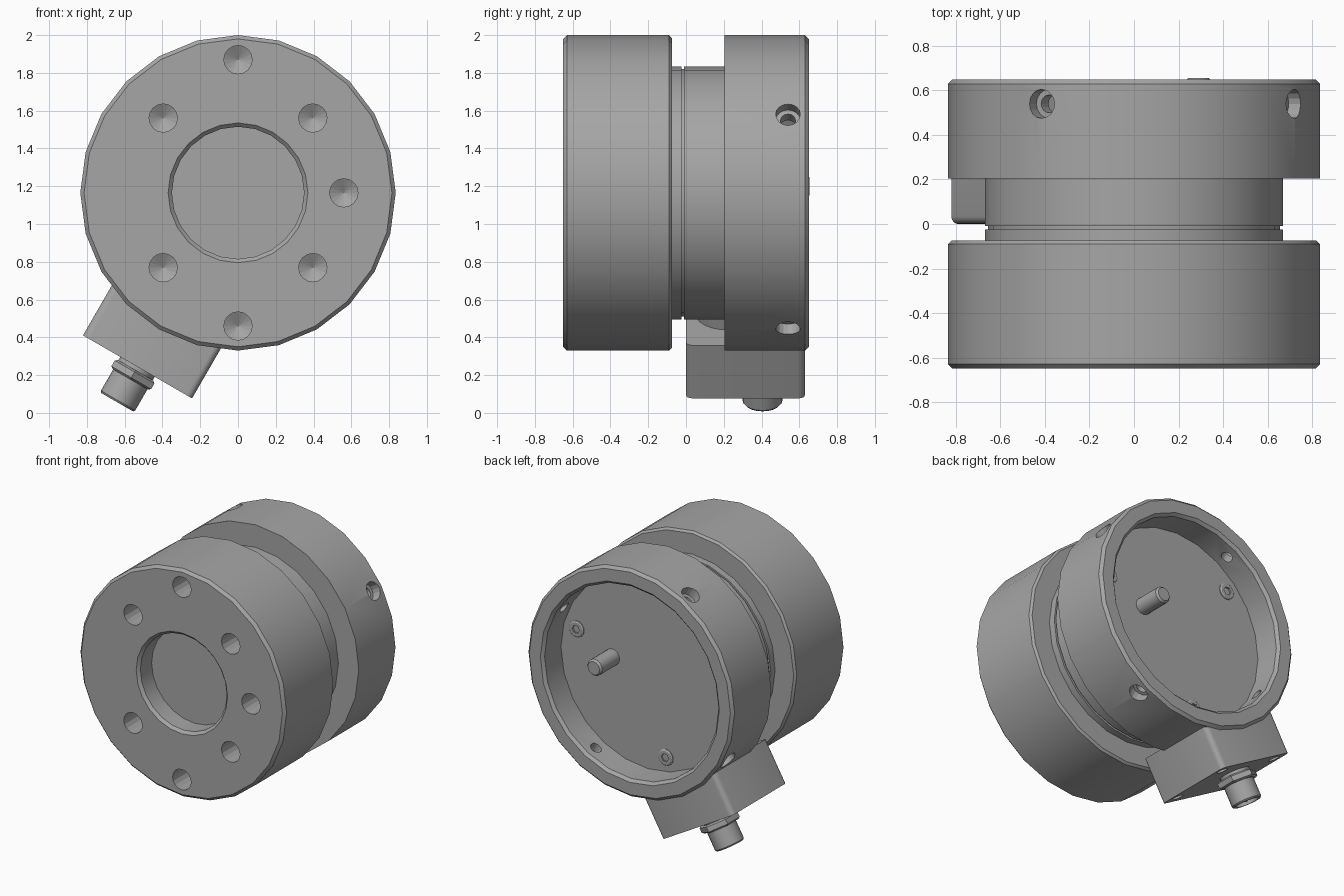
import bpy, bmesh, math
from mathutils import Vector, Matrix

cube = bpy.data.objects.get("Cube")
if cube:
    bpy.data.objects.remove(cube, do_unlink=True)

grey = bpy.data.materials.new("machined_grey")
grey.use_nodes = True
colour = (0.38, 0.38, 0.38, 1)
grey.diffuse_color = colour
grey.node_tree.nodes["Principled BSDF"].inputs["Base Color"].default_value = colour

AXIS = Vector((0, 0, 1.165))
BACK = Vector((0, 1, 0))


def radial(deg):
    """Unit vector pointing away from the main axis."""
    a = math.radians(deg)
    return Vector((math.cos(a), 0, math.sin(a)))


def finish(name, bm, helper=False):
    bmesh.ops.remove_doubles(bm, verts=bm.verts, dist=1e-5)
    bmesh.ops.recalc_face_normals(bm, faces=bm.faces)
    mesh = bpy.data.meshes.new(name)
    bm.to_mesh(mesh)
    bm.free()
    mesh.materials.append(grey)
    obj = bpy.data.objects.new(name, mesh)
    bpy.context.collection.objects.link(obj)
    if helper:
        obj.hide_render = True
        obj.hide_viewport = True
        obj.display_type = 'WIRE'
    return obj


def add_lathe(bm, profile, origin, direction, sides):
    """Closed turned solid; profile is (radius, height) from axis to axis."""
    turn = direction.to_track_quat('Z', 'Y').to_matrix().to_4x4()
    frame = Matrix.Translation(origin) @ turn
    rings = []
    for r, h in profile:
        if r == 0:
            rings.append([bm.verts.new(frame @ Vector((0, 0, h)))] * sides)
        else:
            steps = [2 * math.pi * i / sides for i in range(sides)]
            rings.append([bm.verts.new(frame @ Vector((r * math.cos(a), r * math.sin(a), h)))
                          for a in steps])
    for low, high in zip(rings, rings[1:]):
        for i in range(sides):
            j = (i + 1) % sides
            loop = list(dict.fromkeys((low[i], low[j], high[j], high[i])))
            bm.faces.new(loop)


def lathe(name, profile, origin=AXIS, direction=BACK, sides=24):
    bm = bmesh.new()
    add_lathe(bm, profile, origin, direction, sides)
    return finish(name, bm)


def rod(r, start, end):
    return [(0, start), (r, start), (r, end), (0, end)]


def cut(obj, name, pieces):
    """Subtract a group of turned cutters (profile, origin, direction, sides)."""
    bm = bmesh.new()
    for piece in pieces:
        add_lathe(bm, *piece)
    cutter = finish(name, bm, helper=True)
    mod = obj.modifiers.new(name, 'BOOLEAN')
    mod.operation = 'DIFFERENCE'
    mod.solver = 'EXACT'
    mod.object = cutter


# Front disc with a central recess and drilled mounting holes
front_disc = lathe("front_disc", [
    (0, -.5), (.35, -.5), (.35, -.63), (.37, -.65), (.815, -.65), (.835, -.63),
    (.835, -.09), (.82, -.075), (0, -.075)])
drill = [(0, -.75), (.075, -.75), (.075, -.45), (0, -.41)]
spots = [radial(90) * .705, radial(270) * .705]
spots += [radial(a) * .56 for a in (0, 45, 135, 225, 315)]
cut(front_disc, "mounting_hole_cutter", [(drill, AXIS + s, BACK, 16) for s in spots])

# Neck with a fine groove
neck = lathe("neck", [
    (0, -.08), (.67, -.08), (.67, -.025), (.655, -.025), (.655, -.01),
    (.67, -.01), (.67, .21), (0, .21)])

# Rear housing, hollow from the back, with four stepped radial holes
rear_housing = lathe("rear_housing", [
    (0, .205), (.835, .205), (.835, .63), (.815, .65), (.725, .65),
    (.705, .63), (.705, .44), (0, .44)])
stepped = [(0, .6), (.04, .6), (.04, .765), (.065, .765), (.065, .95), (0, .95)]
cut(rear_housing, "radial_hole_cutter",
    [(stepped, AXIS + BACK * .54, radial(a), 16) for a in (30, 120, 210, 300)])

# Locating pin and socket screws on the housing floor
pin = lathe("locating_pin",
            [(0, .43), (.06, .43), (.06, .64), (.048, .655), (0, .655)],
            AXIS + Vector((.29, 0, .035)), BACK, 16)
screws = []
for i in range(3):
    spot = AXIS + radial(16 + 120 * i) * .6
    screw = lathe(f"floor_screw_{i + 1}",
                  [(0, .43), (.06, .43), (.06, .445), (.05, .452), (0, .452)], spot, BACK, 16)
    cut(screw, f"floor_socket_cutter_{i + 1}", [(rod(.03, .436, .5), spot, BACK, 6)])
    screws.append(screw)

# Connector box hanging off the side, with rounded long edges
OUT = radial(240)
ALONG = radial(330)
box_mid = AXIS + BACK * .315
bm = bmesh.new()
bmesh.ops.create_cube(bm, size=1)
bmesh.ops.scale(bm, verts=bm.verts, vec=(.667, .63, .324))
uprights = [e for e in bm.edges
            if abs(e.verts[0].co.z - e.verts[1].co.z) > .1]
bmesh.ops.bevel(bm, geom=uprights, offset=.035, segments=4, profile=.5, affect='EDGES')
turn = Matrix((ALONG, BACK, OUT)).transposed().to_4x4()
bmesh.ops.transform(bm, verts=bm.verts,
                    matrix=Matrix.Translation(box_mid + OUT * .902) @ turn)
box = finish("connector_box", bm)
corners = [box_mid + ALONG * sx * .26 + BACK * sy * .23 for sx in (-1, 1) for sy in (-1, 1)]
cut(box, "box_screw_cutter", [(rod(.04, 1.02, 1.1), c, OUT, 12) for c in corners])
box_screws = [lathe(f"box_screw_{i + 1}", rod(.022, 1.0, 1.045), c, OUT, 12)
              for i, c in enumerate(corners)]

# Short tube joining the box to the neck
stem = lathe("box_stem", rod(.17, .6, .76), AXIS + BACK * .22, OUT, 24)

# Threaded plug: collar, hex nut, hollow barrel and contacts
plug_base = AXIS + BACK * .405
collar = lathe("plug_collar", rod(.105, 1.05, 1.1), plug_base, OUT, 20)
nut = lathe("plug_nut", [(0, 1.085), (.125, 1.085), (.14, 1.095), (.14, 1.13), (.125, 1.14),
                         (0, 1.14)], plug_base, OUT, 6)
barrel = lathe("plug_barrel", [
    (0, 1.12), (.105, 1.12), (.105, 1.27), (.097, 1.28), (.082, 1.28), (.082, 1.23),
    (0, 1.23)], plug_base, OUT, 20)
contacts = []
for i in range(4):
    a = math.radians(45 + 90 * i)
    spot = plug_base + (ALONG * math.cos(a) + BACK * math.sin(a)) * .042
    contacts.append(lathe(f"plug_contact_{i + 1}", rod(.01, 1.22, 1.265), spot, OUT, 8))

# Smooth curved walls while keeping machined edges crisp
bpy.ops.object.select_all(action='DESELECT')
visible = [front_disc, neck, rear_housing, pin, box, stem, collar, nut, barrel]
visible += screws + box_screws + contacts
for obj in visible:
    obj.select_set(True)
bpy.context.view_layer.objects.active = front_disc
bpy.ops.object.shade_smooth_by_angle(angle=math.radians(30))
